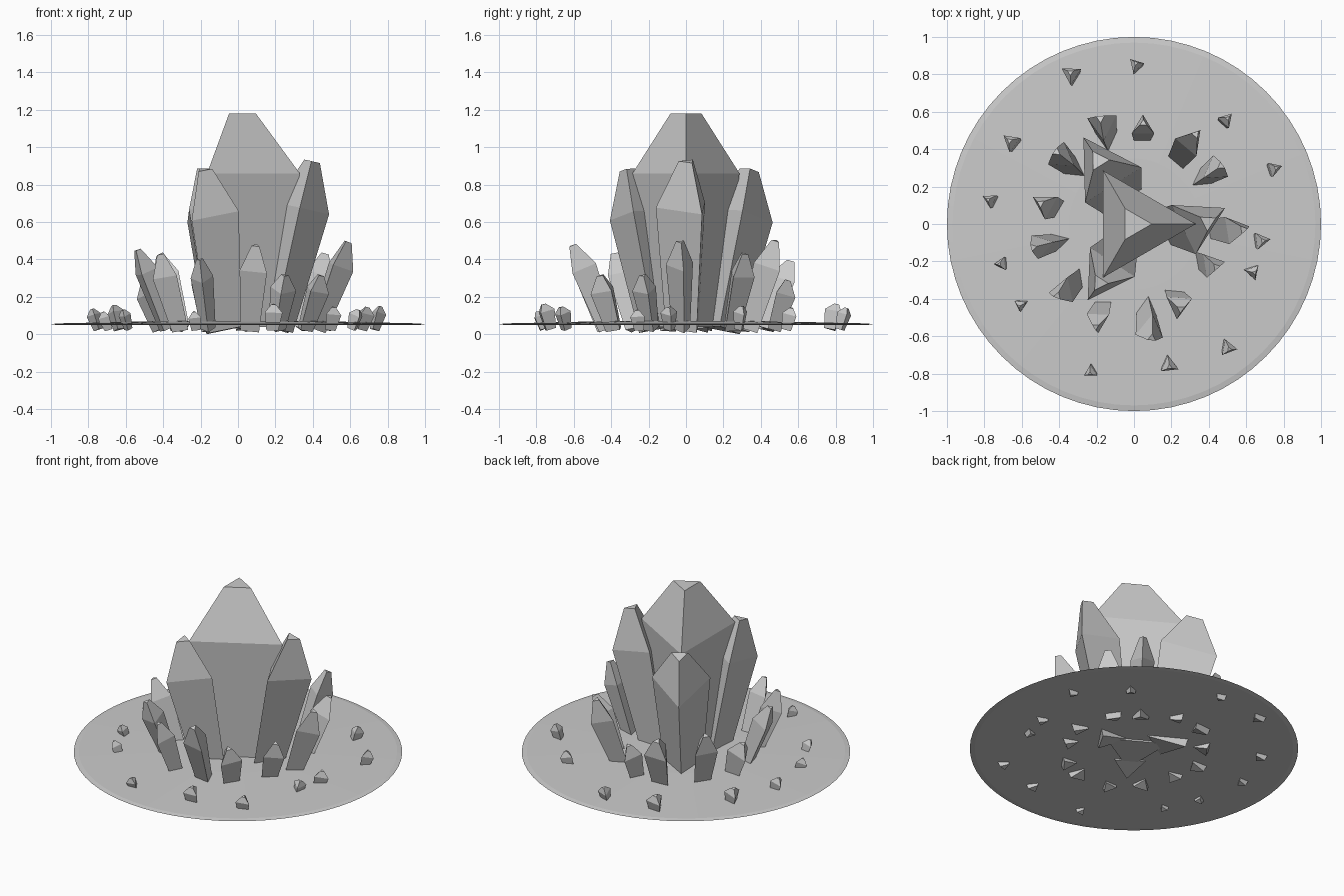
import bpy, bmesh, math, random
from mathutils import Vector

random.seed(4)


def loft(name, rings, sides, place):
    """Stack of regular polygons (radius, height), capped at both ends."""
    bm = bmesh.new()
    loops = []
    for r, h in rings:
        loops.append([bm.verts.new(place(r, h, math.tau * i / sides)) for i in range(sides)])
    for a, b in zip(loops, loops[1:]):
        for i in range(sides):
            j = (i + 1) % sides
            bm.faces.new((a[i], a[j], b[j], b[i]))
    bm.faces.new(loops[0][::-1])
    bm.faces.new(loops[-1])
    me = bpy.data.meshes.new(name)
    bm.to_mesh(me)
    bm.free()
    ob = bpy.data.objects.new(name, me)
    bpy.context.collection.objects.link(ob)
    return ob


def crystal(name, tip, lean, radius, turn, base_z=0.03):
    """Three-sided crystal leaning outwards from the centre to its tip."""
    tip = Vector(tip)
    out = Vector((tip.x, tip.y, 0))
    if out.length > 0:
        out.normalize()
    base = tip - out * lean
    base.z = base_z
    axis = tip - base
    rot = Vector((0, 0, 1)).rotation_difference(axis)
    t = math.radians(turn)

    def place(r, h, a):
        flat = Vector((r * math.cos(a + t), r * math.sin(a + t), 0))
        return base + axis * h + rot @ flat

    return loft(name, [(radius * 0.67, 0), (radius, 0.72), (radius * 0.29, 1)], 3, place)


# thin, slightly domed ground disc
loft("ground_disc", [(0.97, 0.05), (1, 0.053), (0.97, 0.058), (0.35, 0.072)], 64,
     lambda r, h, a: Vector((r * math.cos(a), r * math.sin(a), h)))

# central crystal
crystal("central_crystal", (0, 0, 1.18), 0, 0.33, 0, 0.04)

# three tall crystals: x, y, z of tip, lean, radius, turn
tall = [
    (0.395, 0.01, 0.925, 0.20, 0.17, 27),
    (-0.19, 0.34, 0.88, 0.19, 0.205, 2),
    (-0.185, -0.315, 0.88, 0.18, 0.165, -3),
]
for x, y, z, lean, r, turn in tall:
    crystal("tall_crystal", (x, y, z), lean, r, turn)

# ring of medium crystals
medium = [
    (-0.18, 0.565, 0.39, 0.13, 0.09, 275),
    (0.05, 0.54, 0.29, 0.08, 0.07, 90),
    (0.33, 0.48, 0.50, 0.17, 0.085, 290),
    (0.465, 0.31, 0.43, 0.14, 0.08, 215),
    (0.585, -0.03, 0.495, 0.17, 0.085, 10),
    (0.44, -0.23, 0.315, 0.10, 0.075, 10),
    (0.25, -0.455, 0.315, 0.09, 0.08, 265),
    (0.095, -0.61, 0.475, 0.18, 0.085, 83),
    (-0.205, -0.55, 0.40, 0.13, 0.07, 270),
    (-0.41, -0.385, 0.43, 0.15, 0.08, 190),
    (-0.54, -0.125, 0.45, 0.16, 0.075, 15),
    (-0.50, 0.11, 0.285, 0.09, 0.08, 270),
    (-0.415, 0.385, 0.42, 0.15, 0.085, 85),
]
for x, y, z, lean, r, turn in medium:
    crystal("medium_crystal", (x, y, z), lean, r, turn, 0.025)

# scattered shards near the rim: x, y, height, radius
shards = [
    (-0.34, 0.81, 0.16, 0.06), (0.01, 0.86, 0.14, 0.045), (0.50, 0.565, 0.14, 0.046),
    (0.76, 0.30, 0.15, 0.045), (0.69, -0.09, 0.145, 0.052), (0.645, -0.26, 0.13, 0.045),
    (0.51, -0.67, 0.145, 0.05), (0.19, -0.765, 0.16, 0.055), (-0.235, -0.80, 0.12, 0.04),
    (-0.615, -0.44, 0.13, 0.038), (-0.72, -0.215, 0.12, 0.04), (-0.78, 0.13, 0.135, 0.045),
    (-0.665, 0.445, 0.155, 0.055),
]
for x, y, z, r in shards:
    crystal("small_shard", (x, y, z), 0.035, r, random.uniform(0, 120), 0.025)
